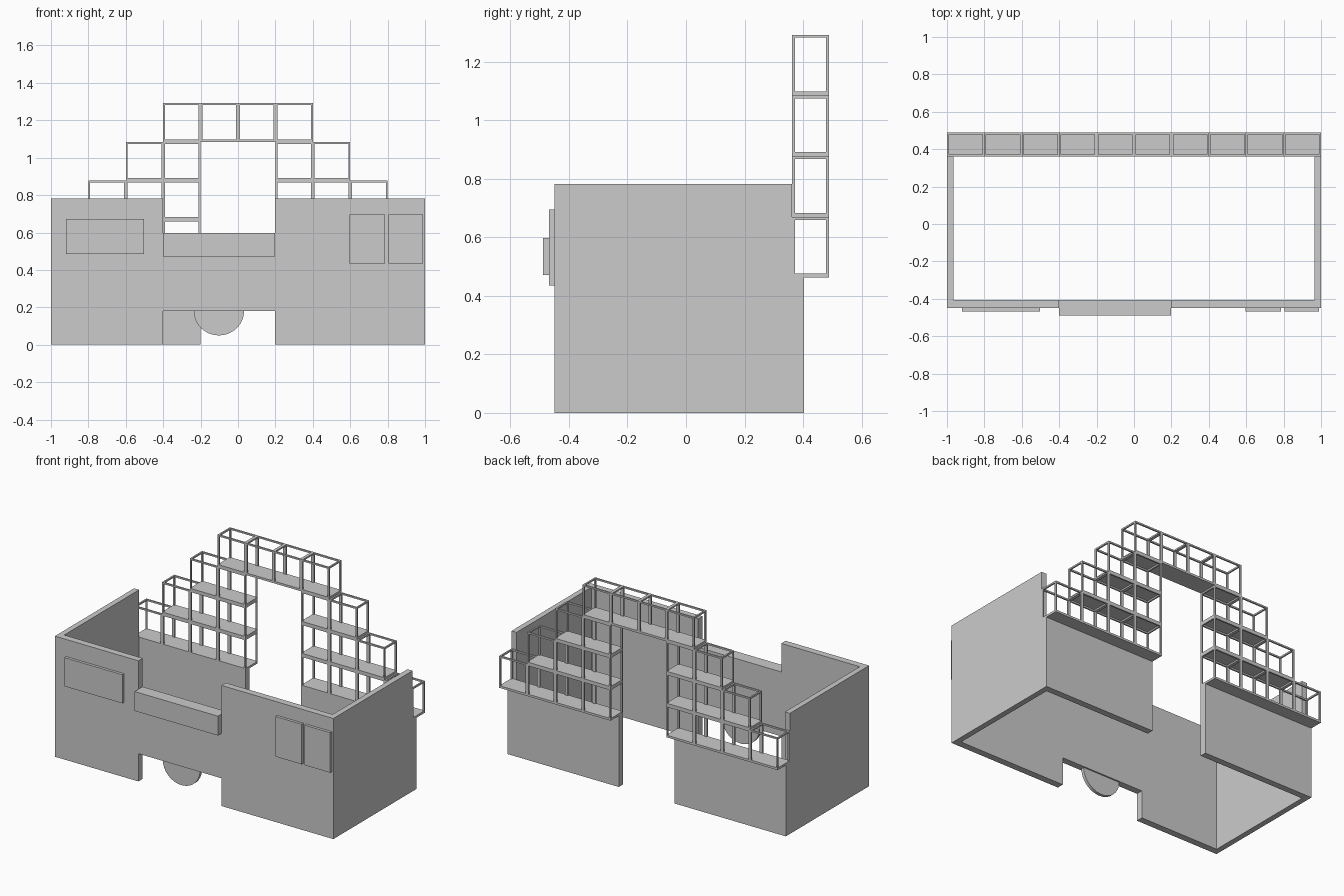
import bpy, bmesh, math
from mathutils import Vector

if "Cube" in bpy.data.objects:
    bpy.data.objects.remove(bpy.data.objects["Cube"])


def finish(name, bm):
    bmesh.ops.recalc_face_normals(bm, faces=bm.faces)
    mesh = bpy.data.meshes.new(name)
    bm.to_mesh(mesh)
    bm.free()
    ob = bpy.data.objects.new(name, mesh)
    bpy.context.collection.objects.link(ob)
    return ob


def add_box(bm, x0, x1, y0, y1, z0, z1):
    vs = bmesh.ops.create_cube(bm, size=1)["verts"]
    for v in vs:
        v.co = Vector((x1 if v.co.x > 0 else x0,
                       y1 if v.co.y > 0 else y0,
                       z1 if v.co.z > 0 else z0))


def box(name, *bounds):
    bm = bmesh.new()
    add_box(bm, *bounds)
    return finish(name, bm)


def extrude(name, pts, to_3d, depth):
    """Extrude a flat profile along a vector."""
    bm = bmesh.new()
    face = bm.faces.new([bm.verts.new(to_3d(u, v)) for u, v in pts])
    res = bmesh.ops.extrude_face_region(bm, geom=[face], use_keep_orig=True)
    bmesh.ops.translate(bm, vec=depth, verts=[
        g for g in res["geom"] if isinstance(g, bmesh.types.BMVert)])
    return finish(name, bm)


FRONT, INNER = -0.45, -0.406
BACK_IN, BACK_OUT = 0.362, 0.404
WALL_H, LEDGE, SIDE_T = 0.783, 0.462, 0.036

# front wall with low middle and open leg space
extrude("front_wall",
        [(-1, 0), (-0.4, 0), (-0.4, 0.18), (0.197, 0.18), (0.197, 0), (1, 0),
         (1, WALL_H), (0.197, WALL_H), (0.197, 0.598), (-0.4, 0.598),
         (-0.4, WALL_H), (-1, WALL_H)],
        lambda u, v: (u, FRONT, v), (0, INNER - FRONT, 0))

# side walls (notched for the shelves) and back walls either side of the doorway
for side, s in (("left", -1), ("right", 1)):
    extrude(side + "_side_wall",
            [(INNER, 0), (BACK_OUT, 0), (BACK_OUT, LEDGE), (BACK_IN, LEDGE),
             (BACK_IN, WALL_H), (INNER, WALL_H)],
            lambda u, v: (s, u, v), (-s * SIDE_T, 0, 0))
    a, b = sorted((s * 0.2, s * (1 - SIDE_T)))
    box(side + "_back_wall", a, b, BACK_IN, BACK_OUT, 0, LEDGE)

# half disc hanging under the front wall
arc = [math.pi + math.pi * i / 24 for i in range(25)]
extrude("half_disc",
        [(-0.102 + 0.134 * math.cos(t), 0.18 + 0.13 * math.sin(t)) for t in arc],
        lambda u, v: (u, -0.435, v), (0, 0.02, 0))

# front tray and raised panels
box("front_tray", -0.4, 0.197, -0.488, FRONT, 0.472, 0.598)
box("left_panel", -0.92, -0.503, -0.468, FRONT, 0.486, 0.672)
box("right_panel_inner", 0.597, 0.785, -0.468, FRONT, 0.435, 0.695)
box("right_panel_outer", 0.804, 0.99, -0.468, FRONT, 0.435, 0.695)

# one open shelf cell: floor, four posts, top frame
W, Y0, Y1, PITCH, T, FLOOR = 0.2, 0.362, 0.488, 0.2075, 0.01, 0.014
bm = bmesh.new()
add_box(bm, 0, W, Y0, Y1, 0, FLOOR)
for x in (0, W - T):
    for y in (Y0, Y1 - T):
        add_box(bm, x, x + T, y, y + T, FLOOR, PITCH)
    add_box(bm, x, x + T, Y0 + T, Y1 - T, PITCH - T, PITCH)
for y in (Y0, Y1 - T):
    add_box(bm, T, W - T, y, y + T, PITCH - T, PITCH)
cell = finish("shelf_cell", bm)

# stepped arch of cells, mirrored about the doorway
rows = [(1, 5), (1, 4), (1, 3), (0, 2)]
spots = [(x, r) for r, (a, b) in enumerate(rows)
         for i in range(a, b) for x in (i * W, -(i + 1) * W)]
for n, (x, r) in enumerate(spots):
    ob = cell if n == 0 else cell.copy()
    if n:
        bpy.context.collection.objects.link(ob)
    ob.location = (x, 0, LEDGE + r * PITCH)
